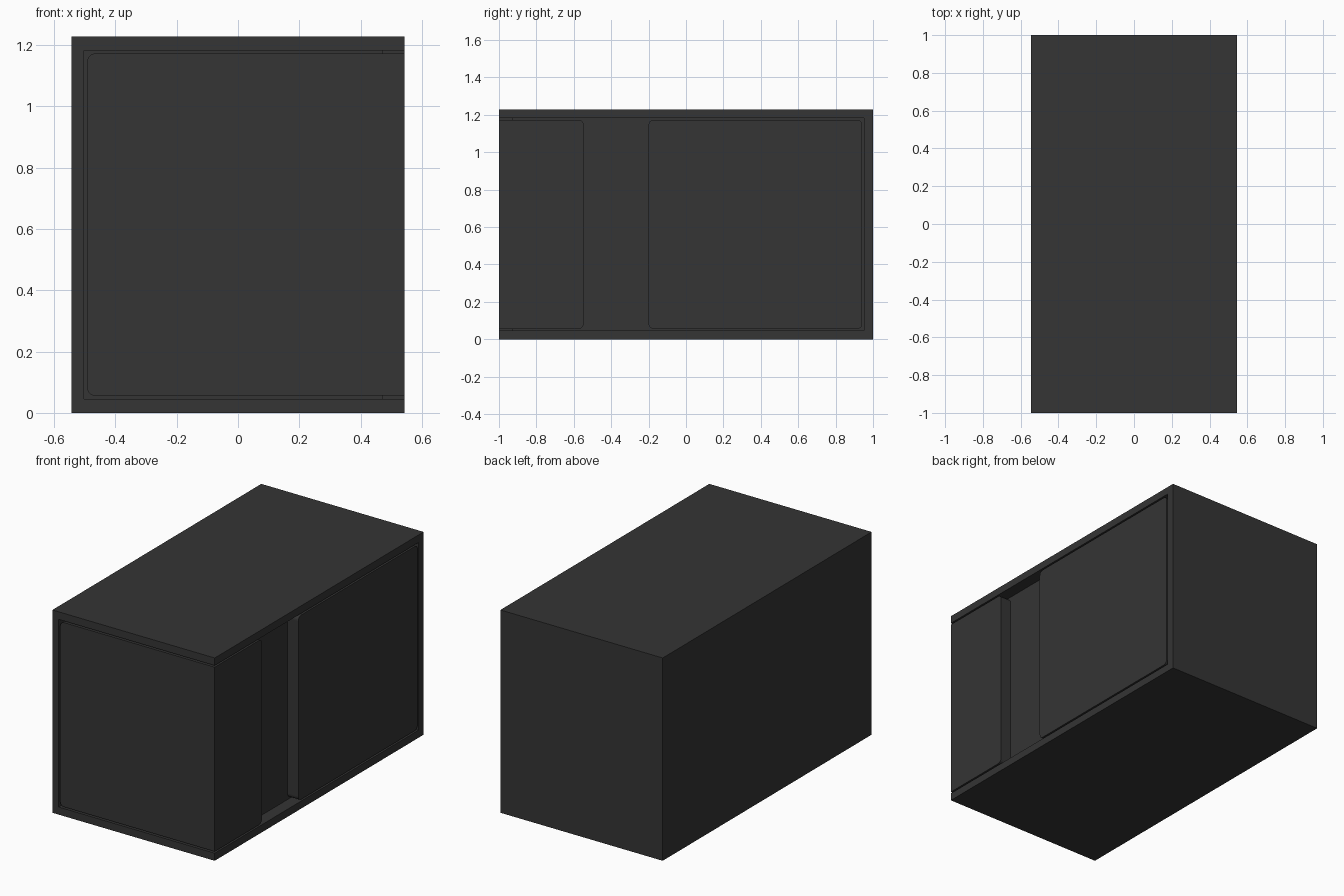
import bpy, bmesh

if "Cube" in bpy.data.objects:
    bpy.data.objects.remove(bpy.data.objects["Cube"])

W, H = 0.544, 1.229          # half width, height
D = 0.072                    # door thickness / recess depth
CX, CY = W - D, -1 + D       # recessed faces of the core
T, GAP, R = 0.046, 0.01, 0.026

mat = bpy.data.materials.new("charcoal grey")
mat.diffuse_color = (0.035, 0.035, 0.035, 1)
mat.use_nodes = True
mat.node_tree.nodes["Principled BSDF"].inputs["Base Color"].default_value = mat.diffuse_color


def prism(name, pts, z0, z1, round_edge=None):
    """Extrude an xy outline from z0 to z1, rounding the chosen edges."""
    bm = bmesh.new()
    face = bm.faces.new([bm.verts.new((x, y, z0)) for x, y in pts])
    top = bmesh.ops.extrude_face_region(bm, geom=[face])["geom"]
    for v in top:
        if isinstance(v, bmesh.types.BMVert):
            v.co.z = z1
    if round_edge:
        edges = [e for e in bm.edges
                 if abs(e.verts[0].co.z - e.verts[1].co.z) < 1e-5
                 and round_edge(*(v.co for v in e.verts))]
        bmesh.ops.bevel(bm, geom=edges, offset=R, offset_type='OFFSET',
                        segments=5, profile=0.5, affect='EDGES')
    bmesh.ops.recalc_face_normals(bm, faces=bm.faces)
    me = bpy.data.meshes.new(name)
    bm.to_mesh(me)
    bm.free()
    ob = bpy.data.objects.new(name, me)
    bpy.context.collection.objects.link(ob)
    me.materials.append(mat)
    return ob


# Cabinet body with an L-shaped recess wrapping the front right corner
body = prism("cabinet_body", [(-W, -1), (W, -1), (W, 1), (-W, 1)], 0, H)
cutter = prism("recess_cutter",
               [(-0.502, -1.2), (W + 0.2, -1.2), (W + 0.2, 0.952),
                (CX, 0.952), (CX, CY), (-0.502, CY)], T, H - T)
cutter.hide_render = True
cutter.hide_viewport = True
cutter.display_type = 'WIRE'
cut = body.modifiers.new("recess", 'BOOLEAN')
cut.operation = 'DIFFERENCE'
cut.solver = 'EXACT'
cut.object = cutter

z0, z1 = T + GAP, H - T - GAP

# Door wrapping the corner, rounded at its two free ends
LEFT, END = -0.492, -0.548
prism("corner_door",
      [(LEFT, -1), (W, -1), (W, END), (CX, END), (CX, CY), (LEFT, CY)], z0, z1,
      lambda a, b: all(abs(v.x - LEFT) < 1e-4 for v in (a, b))
      or all(abs(v.y - END) < 1e-4 for v in (a, b)))

# Side door with four rounded corners
prism("side_door", [(CX, -0.2), (W, -0.2), (W, 0.942), (CX, 0.942)], z0, z1,
      lambda a, b: abs(a.y - b.y) < 1e-4)
